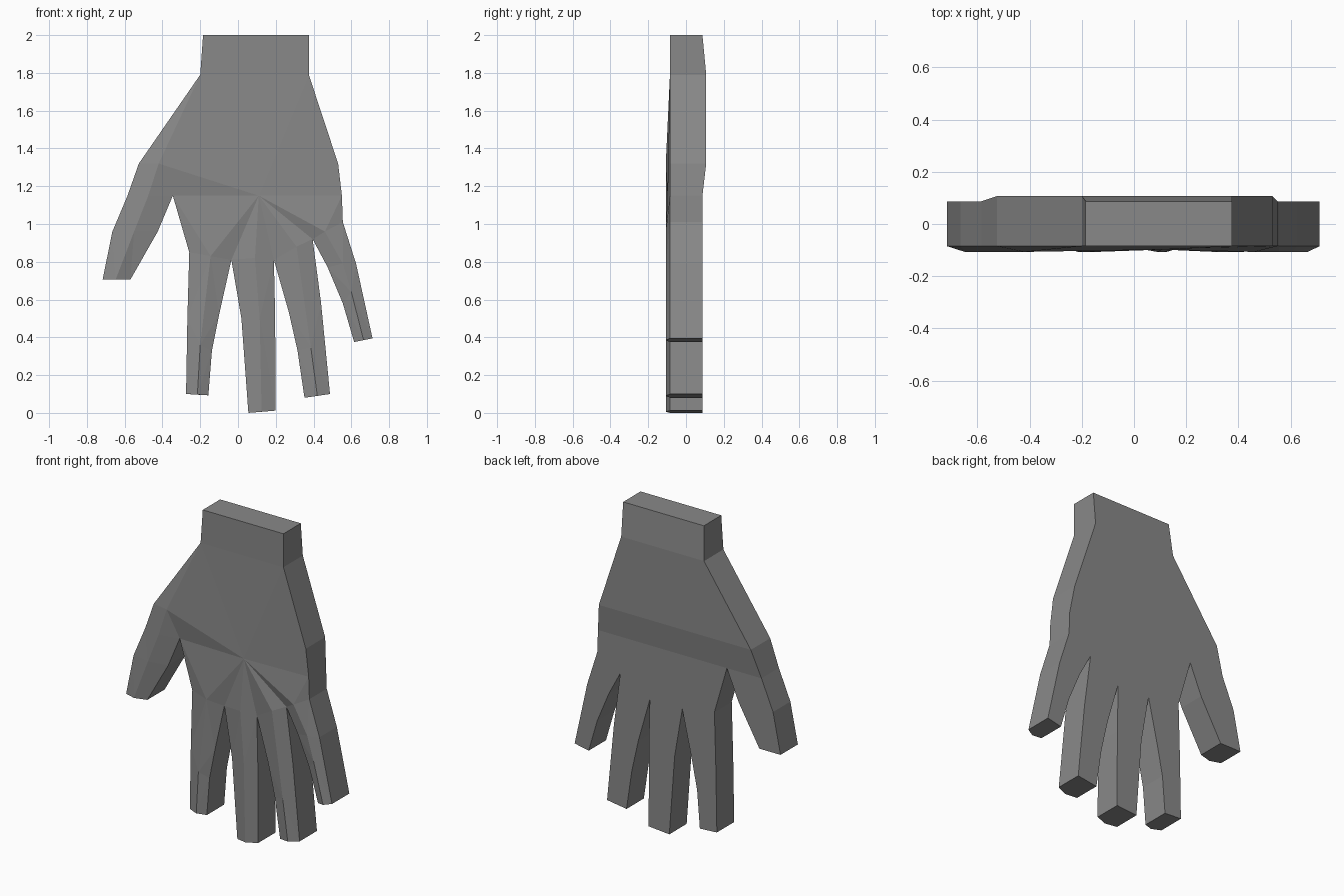
import bpy
import bmesh
from mathutils import Vector
from mathutils.geometry import delaunay_2d_cdt

if "Cube" in bpy.data.objects:
    bpy.data.objects.remove(bpy.data.objects["Cube"])

# Silhouette in (x, z), starting at the wrist and running down the little-finger side
outline = [
    (-0.185, 2.0), (0.375, 2.0), (0.375, 1.79), (0.53, 1.32), (0.55, 1.15), (0.555, 1.01),
    (0.625, 0.79), (0.712, 0.395), (0.615, 0.375), (0.555, 0.58), (0.475, 0.77), (0.395, 0.92),  # little finger
    (0.44, 0.58), (0.487, 0.10), (0.352, 0.08), (0.315, 0.33), (0.27, 0.53), (0.19, 0.81),       # ring finger
    (0.197, 0.50), (0.198, 0.012), (0.055, 0.0), (0.018, 0.50), (-0.035, 0.81),                  # middle finger
    (-0.10, 0.52), (-0.138, 0.33), (-0.157, 0.093), (-0.275, 0.10), (-0.268, 0.50), (-0.258, 0.85),  # index finger
    (-0.345, 1.15), (-0.425, 0.96), (-0.57, 0.705),                                             # thumb
    (-0.717, 0.705), (-0.665, 0.96), (-0.585, 1.15), (-0.525, 1.32), (-0.20, 1.79),
]
n = len(outline)

# Raised ridge along the palm side of each digit: (x, z) from tip to knuckle
ridges = [
    [(-0.648, 0.705), (-0.55, 0.96), (-0.475, 1.15), (-0.42, 1.32)],
    [(-0.215, 0.097), (-0.20, 0.36), (-0.145, 0.83)],
    [(0.125, 0.006), (0.115, 0.50), (0.09, 0.82)],
    [(0.42, 0.09), (0.385, 0.35), (0.31, 0.88)],
    [(0.665, 0.385), (0.60, 0.64), (0.555, 0.79), (0.46, 0.96)],
]
palm_centre = (0.11, 1.15)


def back_y(z):
    """Depth of the back of the hand, thicker across the knuckle-to-wrist part."""
    keys = [(0, 0.087), (1.15, 0.087), (1.32, 0.107), (1.79, 0.107), (2.0, 0.087)]
    for (z0, y0), (z1, y1) in zip(keys, keys[1:]):
        if z <= z1:
            return y0 + (y1 - y0) * (z - z0) / (z1 - z0)
    return keys[-1][1]


def fill(bm, points, edges, verts):
    """Triangulate a flat layout and make its faces from the matching 3D vertices."""
    result = delaunay_2d_cdt([Vector(p) for p in points], edges, [], 1, 1e-5)
    source = [ids[0] for ids in result[3]]
    for face in result[2]:
        bm.faces.new([verts[source[i]] for i in face])


bm = bmesh.new()
front = [bm.verts.new((x, -0.085, z)) for x, z in outline]
back = [bm.verts.new((x, back_y(z), z)) for x, z in outline]
rim = [(i, (i + 1) % n) for i in range(n)]

# Palm side with the finger ridges; ridge tips break the tip edges
points, verts, edges = list(outline), list(front), []
tips = {}
tip_edges = [outline.index(p) for p in
             [(-0.57, 0.705), (-0.157, 0.093), (0.198, 0.012), (0.487, 0.10), (0.712, 0.395)]]
knuckles = []
for ridge, tip_edge in zip(ridges, tip_edges):
    start = len(points)
    for x, z in ridge:
        points.append((x, z))
        verts.append(bm.verts.new((x, -0.107, z)))
    edges += [(i, i + 1) for i in range(start, len(points) - 1)]
    knuckles.append(len(points) - 1)
    tips[tip_edge] = start
centre = len(points)
points.append(palm_centre)
verts.append(bm.verts.new((palm_centre[0], -0.098, palm_centre[1])))
edges += [(k, centre) for k in knuckles[1:]]
edges.append((knuckles[0], outline.index((-0.20, 1.79))))
for a, b in rim:
    edges += [(a, tips[a]), (tips[a], b)] if a in tips else [(a, b)]
fill(bm, points, edges, verts)

# Back of the hand, creased across at the wrist and knuckle bands
bands = [((-0.20, 1.79), (0.375, 1.79)), ((-0.525, 1.32), (0.53, 1.32)),
         ((-0.585, 1.15), (-0.345, 1.15)), ((-0.345, 1.15), (0.55, 1.15))]
fill(bm, outline, rim + [(outline.index(p), outline.index(q)) for p, q in bands], back)

# Side walls, with pointed faces at the fingertips
for a, b in rim:
    middle = [verts[tips[a]]] if a in tips else []
    bm.faces.new([front[a]] + middle + [front[b], back[b], back[a]])
bmesh.ops.recalc_face_normals(bm, faces=bm.faces)

mesh = bpy.data.meshes.new("hand")
bm.to_mesh(mesh)
bm.free()
hand = bpy.data.objects.new("hand", mesh)
bpy.context.collection.objects.link(hand)

grey = bpy.data.materials.new("mid_grey")
grey.diffuse_color = (0.25, 0.25, 0.25, 1)
grey.use_nodes = True
grey.node_tree.nodes["Principled BSDF"].inputs["Base Color"].default_value = grey.diffuse_color
mesh.materials.append(grey)
